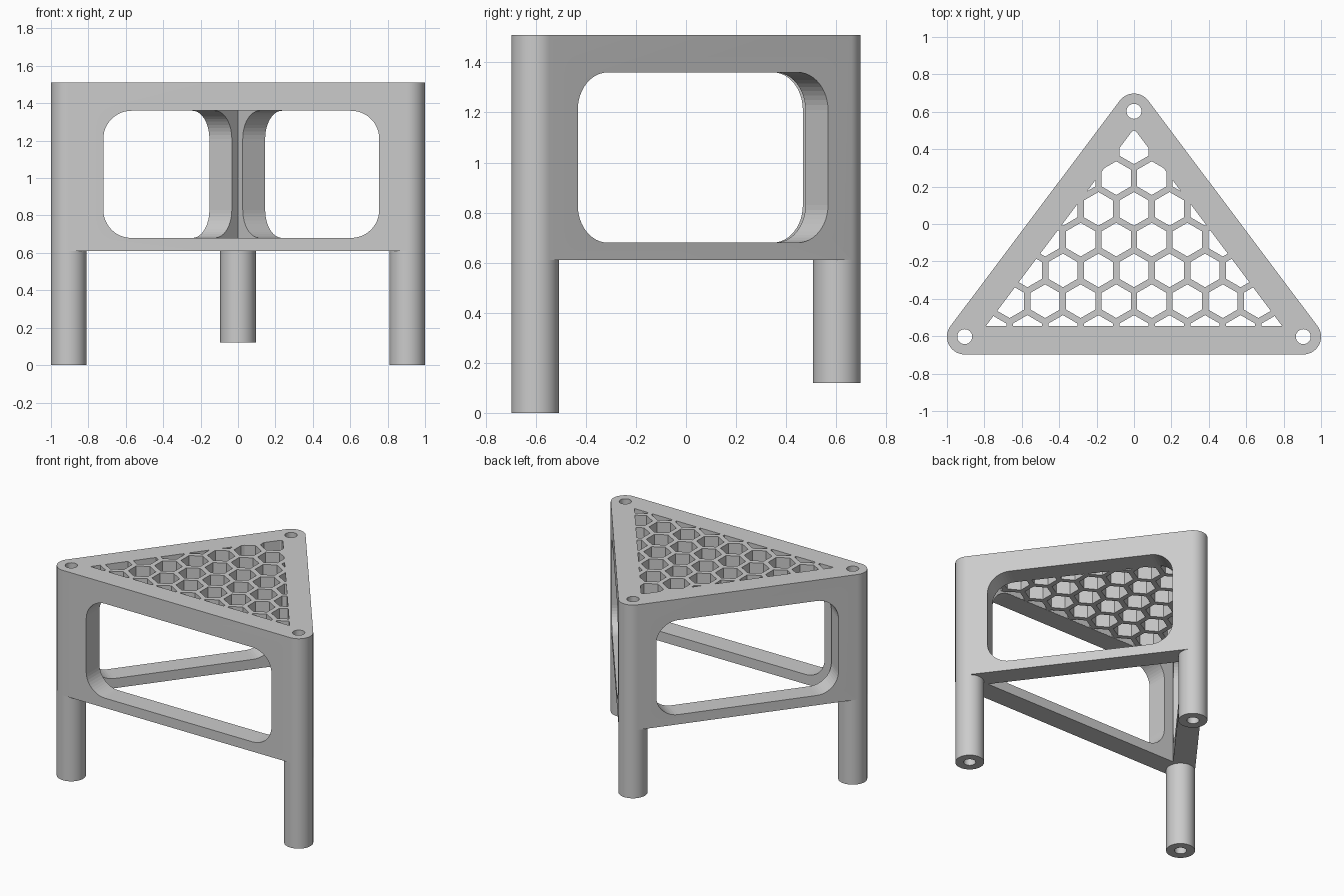
import bpy, bmesh, math
from mathutils import Matrix, Vector

cube = bpy.data.objects.get("Cube")
if cube:
    bpy.data.objects.remove(cube, do_unlink=True)

LEGS = [Vector((-0.905, -0.6025)), Vector((0.905, -0.6025)), Vector((0, 0.6025))]
FEET = [0, 0, 0.12]
RADIUS, BORE, WALL = 0.095, 0.04, 0.15
BOTTOM, SHELF, TOP = 0.61, 1.361, 1.51
PITCH, CELL = 0.19, 0.09

grey = bpy.data.materials.new("grey_plastic")
grey.use_nodes = True
colour = (0.6, 0.6, 0.6, 1)
grey.diffuse_color = colour
grey.node_tree.nodes["Principled BSDF"].inputs["Base Color"].default_value = colour


def arc(centre, radius, start, end, steps):
    return [Vector((centre[0] + radius * math.cos(a), centre[1] + radius * math.sin(a)))
            for a in (start + (end - start) * i / steps for i in range(steps + 1))]


def add_prism(bm, points, low, high):
    """Extrude a 2D outline between two heights."""
    face = bm.faces.new([bm.verts.new((p[0], p[1], low)) for p in points])
    out = bmesh.ops.extrude_face_region(bm, geom=[face])
    for v in out["geom"]:
        if isinstance(v, bmesh.types.BMVert):
            v.co.z = high


def make(name, bm, helper=False):
    bmesh.ops.recalc_face_normals(bm, faces=bm.faces)
    mesh = bpy.data.meshes.new(name)
    bm.to_mesh(mesh)
    bm.free()
    obj = bpy.data.objects.new(name, mesh)
    bpy.context.collection.objects.link(obj)
    mesh.materials.append(grey)
    if helper:
        obj.hide_render = True
        obj.hide_viewport = True
        obj.display_type = 'WIRE'
    return obj


def prism(name, points, low, high, helper=False):
    bm = bmesh.new()
    add_prism(bm, points, low, high)
    return make(name, bm, helper)


def cut(obj, cutter):
    mod = obj.modifiers.new(cutter.name, 'BOOLEAN')
    mod.operation = 'DIFFERENCE'
    mod.solver = 'EXACT'
    mod.object = cutter


def smooth(obj):
    bpy.ops.object.select_all(action='DESELECT')
    obj.select_set(True)
    bpy.context.view_layer.objects.active = obj
    bpy.ops.object.shade_smooth_by_angle(angle=math.radians(30))


# Each side: start leg, direction along it, outward normal, length
sides = []
for i in range(3):
    a, b = LEGS[i], LEGS[(i + 1) % 3]
    d = (b - a).normalized()
    sides.append((a, d, Vector((d.y, -d.x)), (b - a).length))


def inner_corners(offset):
    """Corners of the triangle whose sides lie at an offset from the leg lines."""
    result = []
    for i in range(3):
        (a, d, n, _), (b, e, m, _) = sides[i - 1], sides[i]
        p, q = a + n * offset, b + m * offset
        result.append(p + d * ((q - p).cross(e) / d.cross(e)))
    return result


# Rounded triangular body
outline = []
for i in range(3):
    n0, n1 = sides[i - 1][2], sides[i][2]
    start = math.atan2(n0.y, n0.x)
    sweep = (math.atan2(n1.y, n1.x) - start) % math.tau
    outline += arc(LEGS[i], RADIUS, start, start + sweep, 20)
frame = prism("stool_frame", outline, BOTTOM, TOP)

# Hollow underneath the seat
cut(frame, prism("cavity_cutter", inner_corners(RADIUS - WALL), 0.4, SHELF, True))

# Rounded window in each side
for i, (half, shift) in enumerate([(0.7375, 0.0175), (0.625, 0.013), (0.625, 0)]):
    a, d, n, length = sides[i]
    r, mid = 0.15, length / 2 + shift
    low, high = 0.68, 1.36
    pts = []
    for k, (x, z) in enumerate([(mid + half - r, high - r), (mid - half + r, high - r),
                                (mid - half + r, low + r), (mid + half - r, low + r)]):
        pts += arc((x, z), r, k * math.pi / 2, (k + 1) * math.pi / 2, 12)
    window = prism(f"window_cutter_{i + 1}", pts, RADIUS - WALL - 0.008, RADIUS + 0.1, True)
    place = Matrix(((d.x, 0, n.x, a.x), (d.y, 0, n.y, a.y), (0, 1, 0, 0), (0, 0, 0, 1)))
    window.data.transform(place)
    if place.determinant() < 0:
        window.data.flip_normals()
    cut(frame, window)

# Honeycomb openings in the seat, trimmed to the inner triangle
honeycomb = bmesh.new()
for row in range(7):
    y = 0.41 - row * PITCH * math.sqrt(3) / 2
    for col in range(-5, 6):
        x = (col + 0.5 * (row % 2)) * PITCH
        cell = bmesh.new()
        cell.faces.new([cell.verts.new((p.x, p.y, 0))
                        for p in arc((x, y), CELL, math.pi / 6, math.pi * 11 / 6, 5)])
        for a, d, n, _ in sides:
            edge = a + n * (RADIUS - WALL - 0.001)
            bmesh.ops.bisect_plane(cell, geom=cell.verts[:] + cell.edges[:] + cell.faces[:],
                                   plane_co=(edge.x, edge.y, 0), plane_no=(n.x, n.y, 0),
                                   clear_outer=True)
        for f in cell.faces:
            if f.calc_area() > 0.0002:
                add_prism(honeycomb, [v.co for v in f.verts], SHELF - 0.05, TOP + 0.1)
        cell.free()
cut(frame, make("honeycomb_cutter", honeycomb, True))

# Bores down through the corners
bores = bmesh.new()
for leg in LEGS:
    add_prism(bores, arc(leg, BORE, 0, math.tau * 31 / 32, 31), -0.1, TOP + 0.1)
cut(frame, make("bore_cutter", bores, True))
smooth(frame)

# Tubular legs
for name, centre, foot in zip(("front_right_leg", "front_left_leg", "back_leg"), LEGS, FEET):
    bm = bmesh.new()
    rings = [[bm.verts.new((p.x, p.y, z)) for p in arc(centre, r, 0, math.tau * 47 / 48, 47)]
             for r, z in ((RADIUS, foot), (RADIUS, BOTTOM), (BORE, BOTTOM), (BORE, foot))]
    for k in range(4):
        lower, upper = rings[k], rings[(k + 1) % 4]
        for j in range(48):
            m = (j + 1) % 48
            bm.faces.new((lower[j], lower[m], upper[m], upper[j]))
    smooth(make(name, bm))
